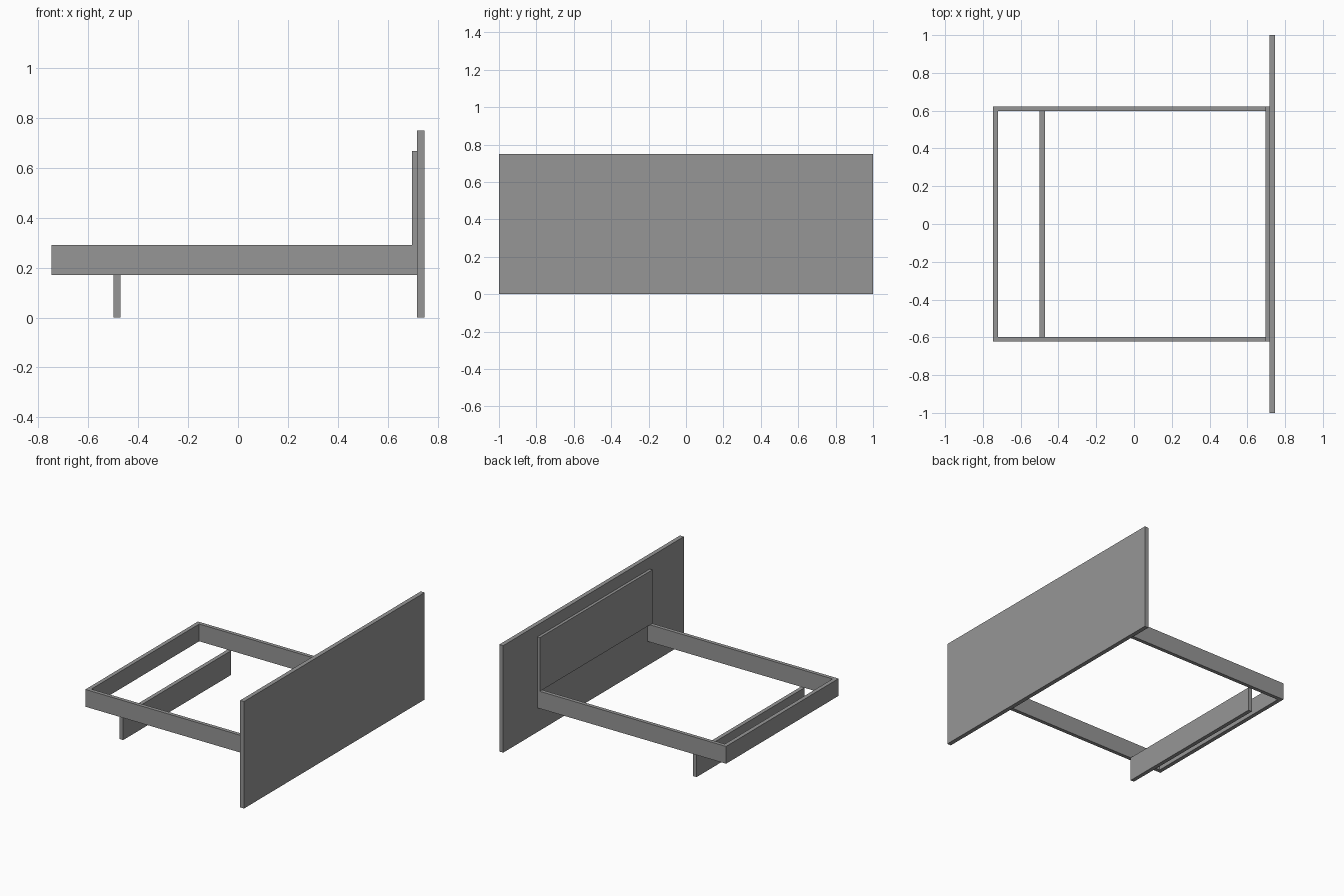
import bpy

cube = bpy.data.objects.get("Cube")
if cube:
    bpy.data.objects.remove(cube, do_unlink=True)

grey = bpy.data.materials.new("plain grey")
grey.use_nodes = True
colour = (0.305, 0.305, 0.305, 1)
grey.diffuse_color = colour
grey.node_tree.nodes["Principled BSDF"].inputs["Base Color"].default_value = colour


def board(name, x, y, z):
    """Add a flat board spanning the given (low, high) range on each axis."""
    spans = (x, y, z)
    bpy.ops.mesh.primitive_cube_add(size=1, location=[(a + b) / 2 for a, b in spans])
    obj = bpy.context.object
    obj.name = name
    obj.scale = [b - a for a, b in spans]
    bpy.ops.object.transform_apply(location=False, rotation=False, scale=True)
    obj.data.materials.append(grey)


FOOT, HEAD = -0.747, 0.717       # ends of the bed frame along x
OUTER, INNER = 0.623, 0.597      # outer and inner faces of the side rails
LOW, HIGH = 0.17, 0.291          # bottom and top of the rails

# Wide headboard and the smaller panel resting on the rails
board("headboard", (HEAD, -FOOT), (-1, 1), (0, 0.75))
board("headboard_panel", (0.697, HEAD), (-OUTER, OUTER), (HIGH, 0.667))

# Bed frame
board("left_side_rail", (FOOT, HEAD), (INNER, OUTER), (LOW, HIGH))
board("right_side_rail", (FOOT, HEAD), (-OUTER, -INNER), (LOW, HIGH))
board("foot_rail", (FOOT, FOOT + 0.028), (-INNER, INNER), (LOW, HIGH))

# Cross board that carries the foot end
board("support_leg", (-0.5, -0.472), (-INNER, INNER), (0, LOW))
